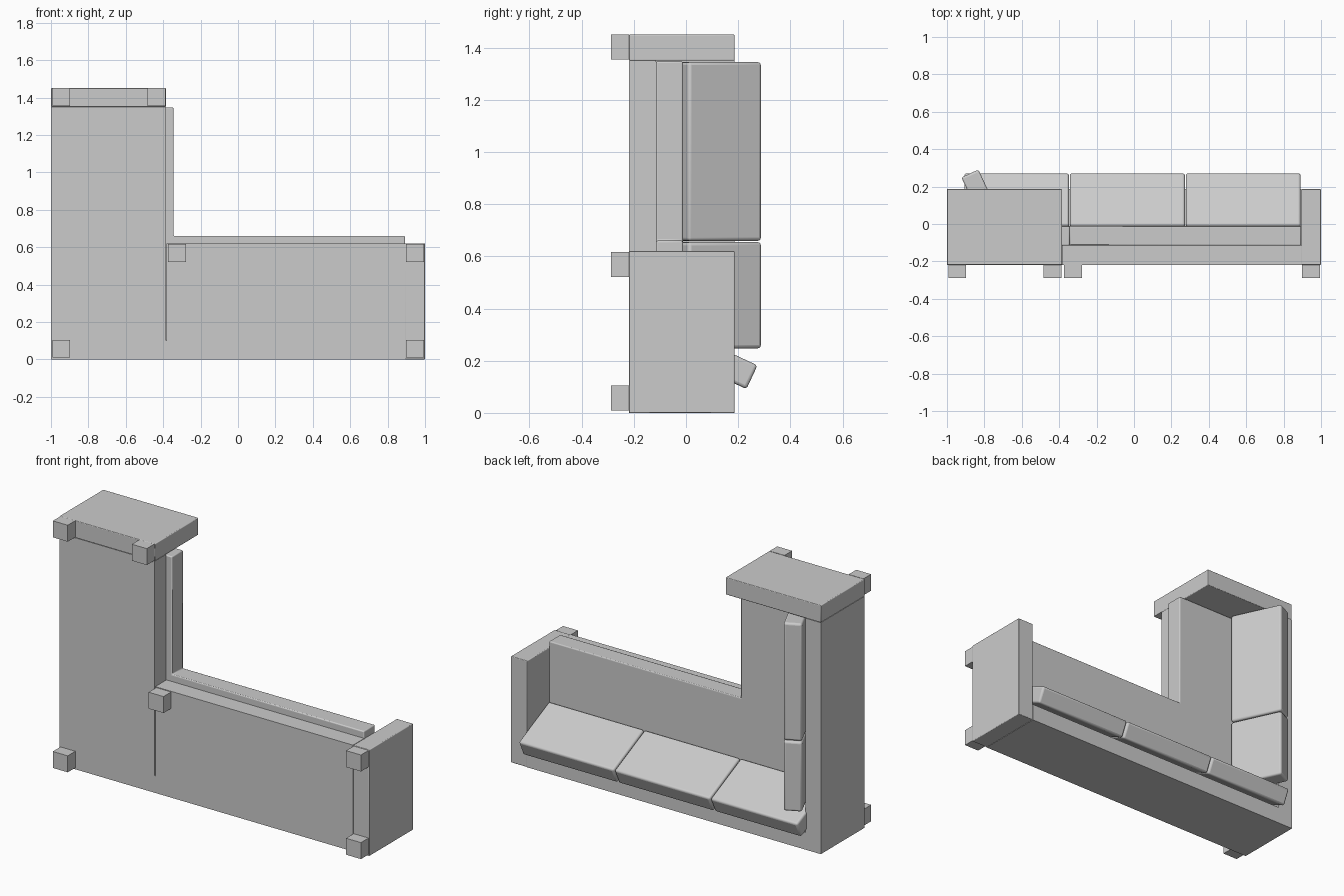
import bpy, bmesh, math
from mathutils import Matrix

cube = bpy.data.objects.get("Cube")
if cube:
    bpy.data.objects.remove(cube, do_unlink=True)

fabric = bpy.data.materials.new("grey_fabric")
fabric.use_nodes = True
GREY = (0.6, 0.6, 0.6, 1)
fabric.diffuse_color = GREY
fabric.node_tree.nodes["Principled BSDF"].inputs["Base Color"].default_value = GREY


def prism(name, outline, y0, y1, bevel=0.0):
    """Extrude an outline in the x-z plane from y0 to y1."""
    bm = bmesh.new()
    face = bm.faces.new([bm.verts.new((x, y0, z)) for x, z in outline])
    ext = bmesh.ops.extrude_face_region(bm, geom=[face])
    verts = [g for g in ext["geom"] if isinstance(g, bmesh.types.BMVert)]
    bmesh.ops.translate(bm, verts=verts, vec=(0, y1 - y0, 0))
    return finish(name, bm, bevel)


def finish(name, bm, bevel):
    bmesh.ops.recalc_face_normals(bm, faces=bm.faces)
    mesh = bpy.data.meshes.new(name)
    bm.to_mesh(mesh)
    bm.free()
    mesh.materials.append(fabric)
    obj = bpy.data.objects.new(name, mesh)
    bpy.context.collection.objects.link(obj)
    if bevel:
        mod = obj.modifiers.new("soft_edges", "BEVEL")
        mod.width = bevel
        mod.segments = 3
        bpy.ops.object.select_all(action="DESELECT")
        obj.select_set(True)
        bpy.context.view_layer.objects.active = obj
        bpy.ops.object.shade_smooth_by_angle(angle=math.radians(40))
    return obj


def rect(x0, x1, z0, z1):
    return [(x0, z0), (x1, z0), (x1, z1), (x0, z1)]


# Main levels, running from the feet to the top of the arms
FOOT, FLOOR, SEAT, SEAT_TOP, ARM_TOP = -0.288, -0.218, -0.115, -0.012, 0.186
TOP = 1.45

# Mitred back rests
prism("long_back", [(-1, 0), (0.895, 0), (0.895, 0.1), (-0.9, 0.1)], FLOOR, ARM_TOP)
prism("short_back", [(-1, 0), (-0.9, 0.1), (-0.9, 1.35), (-1, 1.35)], FLOOR, ARM_TOP)

# Arms at both ends
prism("long_arm", rect(0.895, 1, 0, 0.62), FLOOR, ARM_TOP, 0.004)
prism("short_arm", rect(-1, -0.385, 1.35, TOP), FLOOR, ARM_TOP, 0.004)

# Base frames
prism("short_base", rect(-0.9, -0.385, 0.1, 1.35), FLOOR, SEAT)
prism("long_base", rect(-0.381, 0.895, 0.1, 0.62), FLOOR, SEAT)

# Corner seat cushion
prism("seat", [(-0.9, 0.1), (0.893, 0.1), (0.893, 0.66), (-0.345, 0.66),
               (-0.345, 1.347), (-0.9, 1.347)], SEAT, SEAT_TOP, 0.006)

# Feet
for i, (x, z) in enumerate([(-0.945, 0.057), (0.947, 0.057), (0.947, 0.568),
                            (-0.327, 0.568), (-0.945, 1.402), (-0.435, 1.402)]):
    h = 0.048
    prism(f"foot_{i + 1}", rect(x - h, x + h, z - h, z + h), FOOT, FLOOR)


def back_cushion(name, start, end, top, along_x):
    """Leaning cushion; its front top corner sits at top (offset, height)."""
    thick, length = 0.1, 0.31
    bm = bmesh.new()
    bmesh.ops.create_cube(bm, size=1)
    bmesh.ops.scale(bm, verts=bm.verts, vec=(end - start - 0.005, length, thick))
    bmesh.ops.translate(bm, verts=bm.verts, vec=(0, -length / 2, -thick / 2))
    bmesh.ops.rotate(bm, verts=bm.verts, matrix=Matrix.Rotation(math.radians(-25), 3, "X"))
    bmesh.ops.translate(bm, verts=bm.verts, vec=((start + end) / 2, top[1], top[0]))
    if not along_x:
        # Swap length and depth so it leans on the short back
        for v in bm.verts:
            v.co.x, v.co.z = v.co.z - 1, v.co.x
    finish(name, bm, 0.012)


# Loose back cushions
for i, (a, b) in enumerate([(0.275, 0.893), (-0.345, 0.275), (-0.91, -0.345)]):
    back_cushion(f"long_back_cushion_{i + 1}", a, b, (0.182, 0.274), True)
for i, (a, b) in enumerate([(0.245, 0.657), (0.657, 1.347)]):
    back_cushion(f"short_back_cushion_{i + 1}", a, b, (0.168, 0.291), False)
